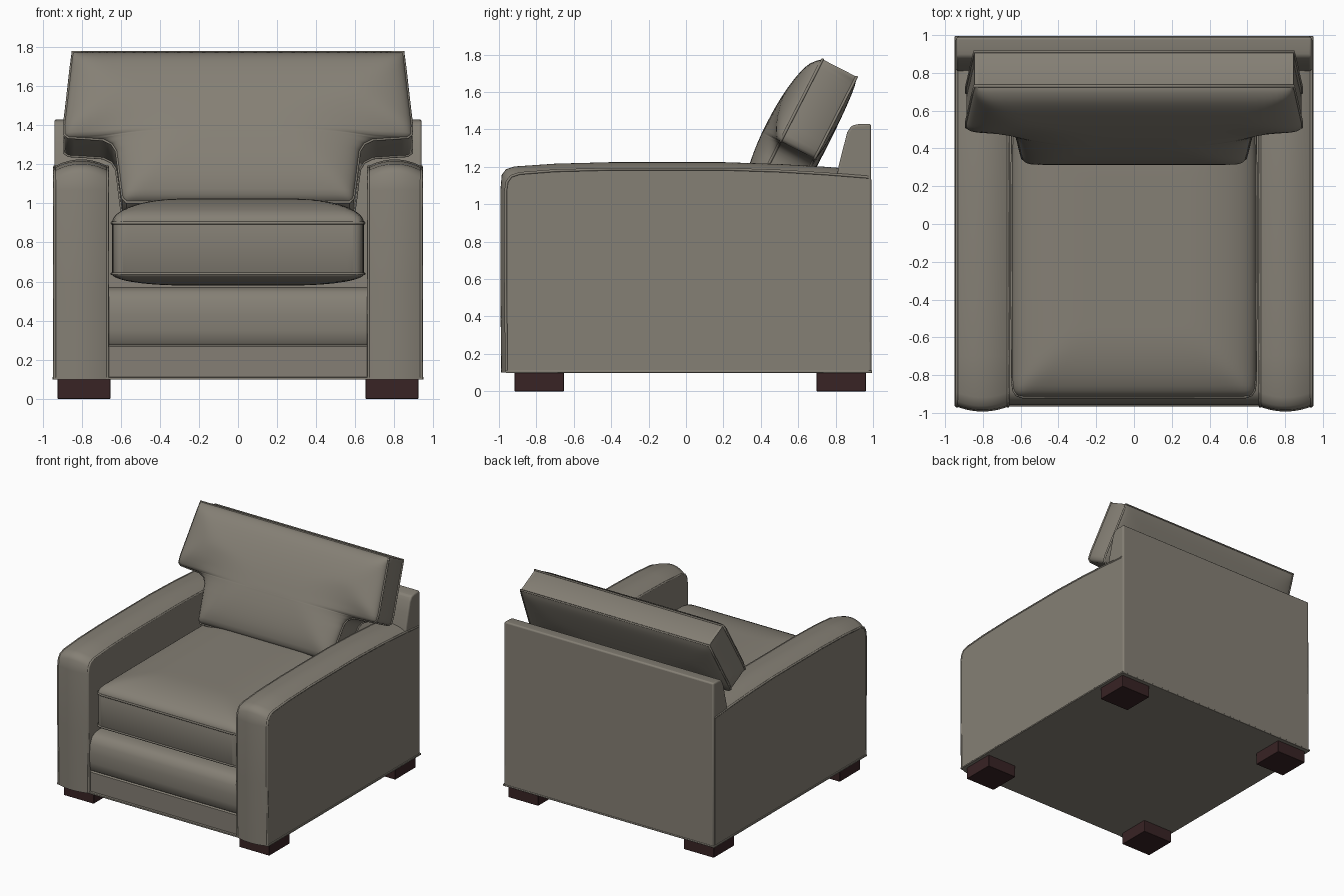
import bpy, bmesh, math
from mathutils import Matrix, Vector
from mathutils.geometry import intersect_point_line

if "Cube" in bpy.data.objects:
    bpy.data.objects.remove(bpy.data.objects["Cube"])


def material(name, rgb):
    m = bpy.data.materials.new(name)
    m.diffuse_color = (*rgb, 1)
    m.use_nodes = True
    m.node_tree.nodes["Principled BSDF"].inputs["Base Color"].default_value = m.diffuse_color
    return m


FABRIC = material("taupe fabric", (0.235, 0.215, 0.178))
WOOD = material("dark wood", (0.040, 0.017, 0.018))


def finish(name, verts, faces, mat=FABRIC, bevel=0.0, angle=40):
    me = bpy.data.meshes.new(name)
    me.from_pydata([tuple(v) for v in verts], [], faces)
    bm = bmesh.new()
    bm.from_mesh(me)
    bmesh.ops.recalc_face_normals(bm, faces=bm.faces)
    bm.to_mesh(me)
    bm.free()
    ob = bpy.data.objects.new(name, me)
    bpy.context.collection.objects.link(ob)
    me.materials.append(mat)
    if bevel:
        b = ob.modifiers.new("bevel", "BEVEL")
        b.width, b.segments, b.limit_method = bevel, 3, "ANGLE"
        b.angle_limit = math.radians(40)
    bpy.ops.object.select_all(action="DESELECT")
    ob.select_set(True)
    bpy.context.view_layer.objects.active = ob
    bpy.ops.object.shade_smooth_by_angle(angle=math.radians(angle))
    return ob


def loft(name, rings, **kw):
    """Join equal-length closed rings and cap both ends."""
    n = len(rings[0])
    faces = [(r * n + i, r * n + (i + 1) % n, (r + 1) * n + (i + 1) % n, (r + 1) * n + i)
             for r in range(len(rings) - 1) for i in range(n)]
    faces += [tuple(range(n)), tuple(range((len(rings) - 1) * n, len(rings) * n))]
    return finish(name, [p for ring in rings for p in ring], faces, **kw)


def box(name, lo, hi, **kw):
    ring = lambda z: [(lo[0], lo[1], z), (hi[0], lo[1], z), (hi[0], hi[1], z), (lo[0], hi[1], z)]
    return loft(name, [ring(lo[2]), ring(hi[2])], **kw)


def piping(name, pts, closed=True, r=0.008):
    cu = bpy.data.curves.new(name, "CURVE")
    cu.dimensions, cu.bevel_depth, cu.bevel_resolution = "3D", r, 1
    sp = cu.splines.new("POLY")
    sp.points.add(len(pts) - 1)
    for p, q in zip(sp.points, pts):
        p.co = (*q, 1)
    sp.use_cyclic_u = closed
    cu.materials.append(FABRIC)
    bpy.context.collection.objects.link(bpy.data.objects.new(name, cu))


def pillow(name, M, outline, thick, front, back, radius):
    """Boxed cushion: outline is (half width, v) rows; both faces swell inwards."""
    rows = [outline[0]]
    for a, b in zip(outline, outline[1:]):
        k = max(1, math.ceil(math.dist(a, b) / 0.03))
        rows += [(a[0] + (b[0] - a[0]) * i / k, a[1] + (b[1] - a[1]) * i / k) for i in range(1, k + 1)]
    loop = [Vector((w, v, 0)) for w, v in outline] + [Vector((-w, v, 0)) for w, v in reversed(outline)]
    segs = list(zip(loop, loop[1:] + loop[:1]))

    def edge_dist(p):
        best = 9
        for a, b in segs:
            q, t = intersect_point_line(p, a, b)
            best = min(best, (p - a.lerp(b, min(1, max(0, t)))).length)
        return best

    N, R = 41, len(rows)
    flat = [[Vector((w * math.sin(math.pi / 2 * (2 * j / (N - 1) - 1)), v, 0)) for j in range(N)]
            for w, v in rows]
    h = [[0.0] * N for _ in rows]
    for i in range(1, R - 1):
        for j in range(1, N - 1):
            t = min(1, edge_dist(flat[i][j]) / radius)
            h[i][j] = math.sqrt(1 - (1 - t) ** 2)
    for _ in range(4):  # soften the ridges
        h = [[h[i][j] if i in (0, R - 1) or j in (0, N - 1) else
              0.5 * h[i][j] + 0.125 * (h[i-1][j] + h[i+1][j] + h[i][j-1] + h[i][j+1])
              for j in range(N)] for i in range(R)]
    verts = [M @ (flat[i][j] + Vector((0, 0, h[i][j] * front))) for i in range(R) for j in range(N)]
    verts += [M @ (flat[i][j] - Vector((0, 0, thick + h[i][j] * back))) for i in range(R) for j in range(N)]
    o = R * N
    faces = [(s + i * N + j, s + i * N + j + 1, s + (i + 1) * N + j + 1, s + (i + 1) * N + j)
             for s in (0, o) for i in range(R - 1) for j in range(N - 1)]
    rim = list(range(N)) + [i * N + N - 1 for i in range(1, R)]
    rim += [(R - 1) * N + j for j in range(N - 2, -1, -1)] + [i * N for i in range(R - 2, 0, -1)]
    faces += [(a, b, b + o, a + o) for a, b in zip(rim, rim[1:] + rim[:1])]
    finish(name, verts, faces, angle=50)
    piping(name + "_front_piping", [M @ p for p in loop])
    piping(name + "_back_piping", [M @ (p - Vector((0, 0, thick))) for p in loop])


# Arms: side profile lofted across the width, with crowned top and front
side = [(-0.96, 0.1), (-0.965, 0.6), (-0.965, 1.07), (-0.957, 1.12), (-0.935, 1.15), (-0.89, 1.165),
        (-0.7, 1.18), (-0.4, 1.188), (0.2, 1.188), (0.5, 1.178), (0.75, 1.163), (0.975, 1.145), (0.975, 0.1)]
for sign, label in ((-1, "left"), (1, "right")):
    rings = []
    for k in range(13):
        t = k / 6 - 1
        f = 1 - t * t
        rings.append([(sign * (0.802 + 0.14 * t),
                       y - (0.028 * f if y < -0.88 else 0),
                       z + (0.037 * f if z > 1.1 else 0)) for y, z in side])
    loft(label + "_arm", rings)
    for x in (0.668, 0.938):
        piping(label + "_arm_piping", [(sign * x, y, z) for y, z in side[:-1]], closed=False)

# Front rail and seat deck
rail = [(-0.945, 0.1), (-0.947, 0.268), (-0.935, 0.276), (-0.945, 0.285), (-0.955, 0.35), (-0.957, 0.43),
        (-0.948, 0.5), (-0.925, 0.545), (-0.89, 0.565), (-0.84, 0.572), (0.86, 0.572), (0.86, 0.1)]
loft("front_rail_and_deck", [[(x, y, z) for y, z in rail] for x in (-0.68, 0.68)])

# Back frame with sloping front
back = [(0.80, 0.1), (0.80, 1.1), (0.815, 1.2), (0.84, 1.3), (0.862, 1.385), (0.885, 1.42),
        (0.92, 1.428), (0.99, 1.43), (0.992, 0.1)]
loft("back_frame", [[(x, y, z) for y, z in back] for x in (-0.94, 0.94)], bevel=0.012)

# Bottom welt
box("bottom_welt", (-0.95, -0.965, 0.098), (0.95, 0.995, 0.112), bevel=0.004)

# Seat cushion
seat = [(0.59, -0.915), (0.62, -0.905), (0.637, -0.88), (0.643, -0.83), (0.645, -0.4), (0.645, 0.3),
        (0.64, 0.6), (0.60, 0.64)]
pillow("seat_cushion", Matrix.Translation((0, 0, 0.9)), seat, 0.26, 0.125, 0.06, 0.36)

# T-shaped back cushion, leaning back
c, s = 0.89, 0.456
lean = Matrix(((1, 0, 0, 0), (0, -s, -c, 0.73), (0, -c, s, 1.775), (0, 0, 0, 1)))
tee = [(0.845, 0.0), (0.855, 0.1), (0.872, 0.27), (0.888, 0.42), (0.888, 0.475), (0.868, 0.492),
       (0.78, 0.498), (0.69, 0.505), (0.645, 0.53), (0.622, 0.57), (0.612, 0.65), (0.60, 0.76),
       (0.59, 0.84), (0.57, 0.865)]
pillow("back_cushion", lean, tee, 0.205, 0.11, 0.03, 0.42)

# Block legs
for sx in (-1, 1):
    for y in (-0.785, 0.83):
        box("leg", (sx * 0.788 - 0.135, y - 0.132, 0), (sx * 0.788 + 0.135, y + 0.132, 0.1),
            mat=WOOD, bevel=0.004)
